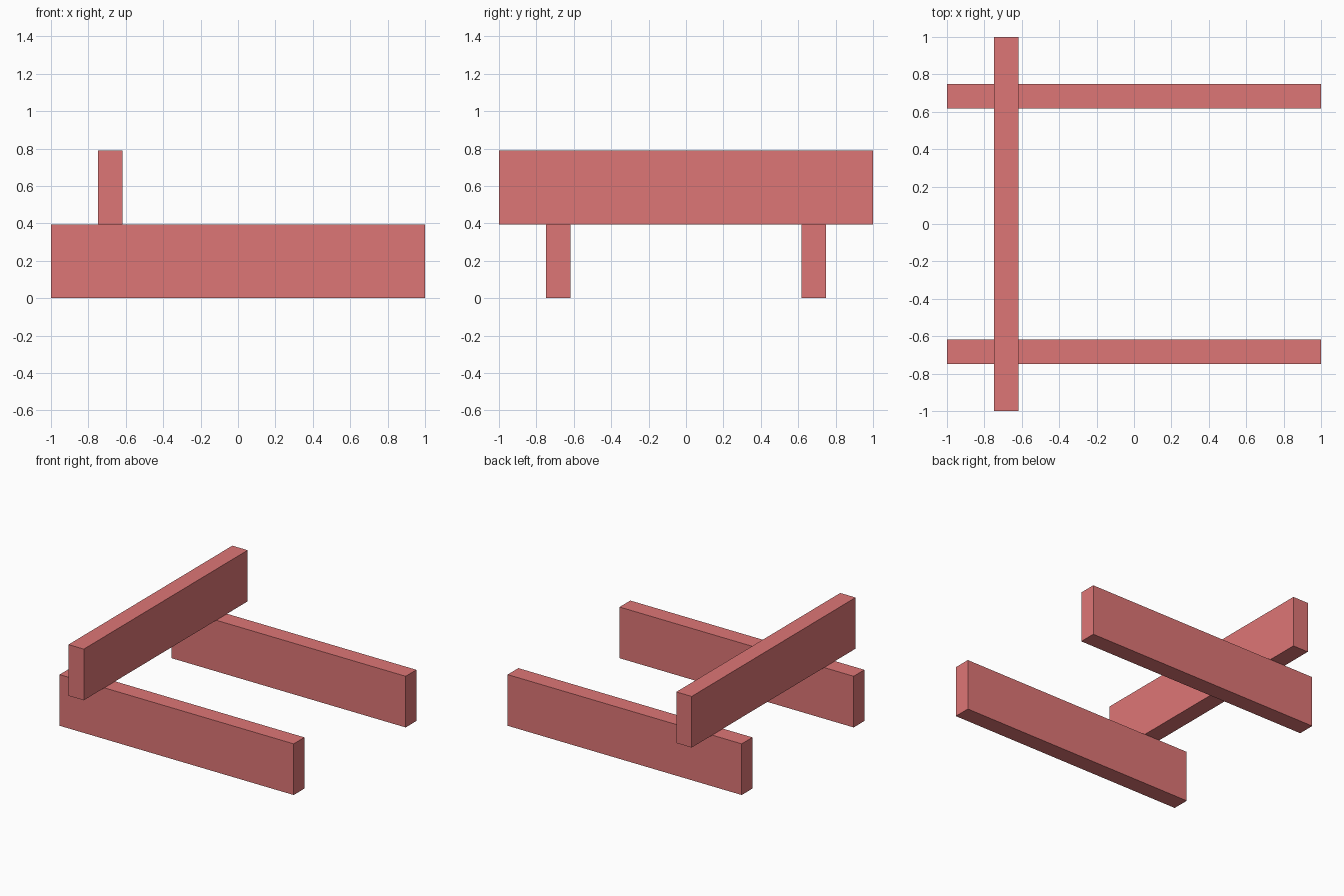
import bpy

if "Cube" in bpy.data.objects:
    bpy.data.objects.remove(bpy.data.objects["Cube"])

LENGTH, WIDTH, HEIGHT = 2.0, 0.131, 0.395
OFFSET = 0.683  # distance of each beam's centre line from the middle

red = bpy.data.materials.new("red")
red.diffuse_color = (0.73, 0.18, 0.18, 1.0)
red.use_nodes = True
red.node_tree.nodes["Principled BSDF"].inputs["Base Color"].default_value = red.diffuse_color


def beam(name, size, location):
    bpy.ops.mesh.primitive_cube_add(size=1, location=location)
    obj = bpy.context.object
    obj.name = name
    obj.scale = size
    bpy.ops.object.transform_apply(location=False, rotation=False, scale=True)
    obj.data.materials.append(red)
    return obj


# Two parallel lower beams
for name, side in (("front_lower_beam", -1), ("back_lower_beam", 1)):
    beam(name, (LENGTH, WIDTH, HEIGHT), (0, side * OFFSET, HEIGHT / 2))

# Upper beam lying across them at the left
beam("upper_cross_beam", (WIDTH, LENGTH, HEIGHT), (-OFFSET, 0, HEIGHT * 1.5))
